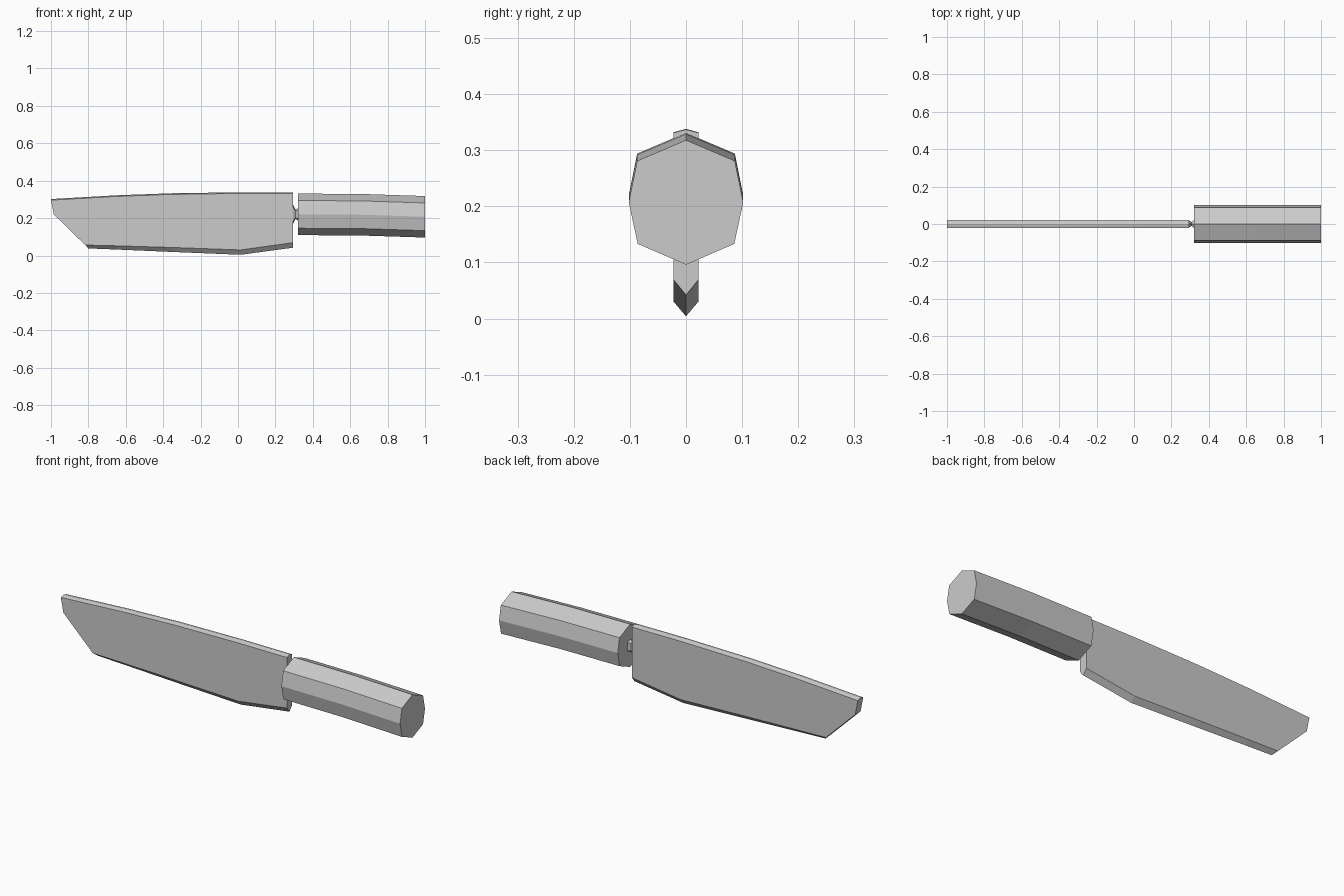
import bpy, bmesh

if "Cube" in bpy.data.objects:
    bpy.data.objects.remove(bpy.data.objects["Cube"])


def loft(name, loops):
    """Skin a list of equal-sized vertex loops and cap both ends."""
    bm = bmesh.new()
    rings = [[bm.verts.new(p) for p in loop] for loop in loops]
    n = len(rings[0])
    for a, b in zip(rings, rings[1:]):
        for i in range(n):
            j = (i + 1) % n
            bm.faces.new((a[i], a[j], b[j], b[i]))
    # ring order: top, +y side, bottom, -y side; cap with strips across y
    for r in (rings[0], rings[-1]):
        half = n // 2
        bm.faces.new((r[0], r[1], r[-1]))
        for i in range(1, half - 1):
            bm.faces.new((r[i], r[i + 1], r[n - i - 1], r[n - i]))
        bm.faces.new((r[half - 1], r[half], r[half + 1]))
    bmesh.ops.recalc_face_normals(bm, faces=bm.faces)
    mesh = bpy.data.meshes.new(name)
    bm.to_mesh(mesh)
    bm.free()
    obj = bpy.data.objects.new(name, mesh)
    bpy.context.collection.objects.link(obj)
    return obj


def ring(half):
    """Mirror a half section across y = 0; first and last points are on the axis."""
    return half + [(x, -y, z) for x, y, z in half[-2:0:-1]]


def blade_ring(top, mid, bevel, edge, t=0.022, ridge=0.006):
    return ring([(top[0], 0, top[1]), (top[0], t, top[1] - ridge),
                 (mid[0], t, mid[1]), (bevel[0], t, bevel[1]),
                 (edge[0], 0, edge[1])])


# Blade: slanted tip, then upright sections to the heel
loops = [blade_ring((-1, 0.302), (-0.985, 0.22), (-0.817, 0.056), (-0.80, 0.038))]
for x, top, bevel, edge in [(-0.65, 0.322, 0.052, 0.032), (-0.35, 0.333, 0.043, 0.019),
                            (0.015, 0.338, 0.030, 0.004), (0.295, 0.337, 0.069, 0.042)]:
    loops.append(blade_ring((x, top), (x, 0.22), (x, bevel), (x, edge)))
loft("blade", loops)

# Neck: pinched connector between the heel and the handle
neck = [blade_ring((x, 0.22 + r), (x, 0.22), (x, 0.22 - r * 0.7), (x, 0.22 - r), t, r * 0.3)
        for x, r, t in [(0.290, 0.06, 0.022), (0.308, 0.025, 0.010), (0.325, 0.035, 0.025)]]
loft("neck", neck)

# Handle: eight-sided grip that droops slightly towards the butt
section = [(0, 0.111), (0.087, 0.074), (0.102, 0), (0.086, -0.074), (0, -0.111)]
loft("handle", [ring([(x, y, zc + z) for y, z in section])
                for x, zc in [(0.32, 0.220), (0.66, 0.218), (1.0, 0.207)]])
